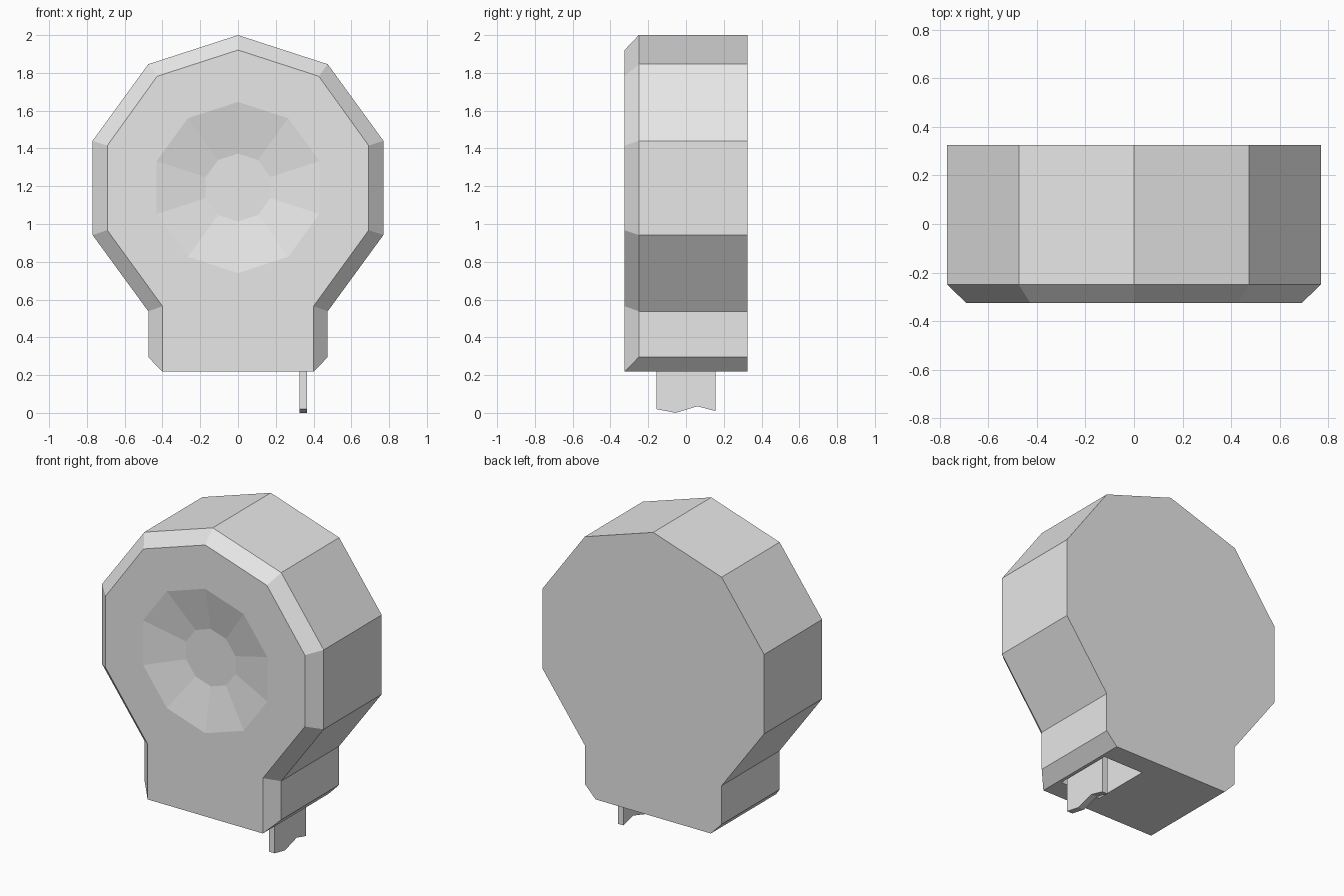
import bpy
import bmesh
import math

cube = bpy.data.objects.get("Cube")
if cube:
    bpy.data.objects.remove(cube, do_unlink=True)

grey = bpy.data.materials.new("plain_grey")
grey.use_nodes = True
colour = (0.8, 0.8, 0.8, 1.0)
grey.diffuse_color = colour
grey.node_tree.nodes["Principled BSDF"].inputs["Base Color"].default_value = colour


def loft(name, rings):
    """Skin equal-length rings of 3D points and cap both ends."""
    bm = bmesh.new()
    rows = [[bm.verts.new(p) for p in ring] for ring in rings]
    count = len(rows[0])
    for a, b in zip(rows, rows[1:]):
        for i in range(count):
            j = (i + 1) % count
            bm.faces.new((a[i], a[j], b[j], b[i]))
    bm.faces.new(rows[0])
    bm.faces.new(rows[-1])
    bmesh.ops.remove_doubles(bm, verts=bm.verts, dist=0.0005)
    bmesh.ops.recalc_face_normals(bm, faces=bm.faces)
    mesh = bpy.data.meshes.new(name)
    bm.to_mesh(mesh)
    bm.free()
    mesh.materials.append(grey)
    obj = bpy.data.objects.new(name, mesh)
    bpy.context.collection.objects.link(obj)
    return obj


def mirrored(half, y):
    """Close a half outline, starting at the apex, across x = 0."""
    full = half + [(-x, z) for x, z in reversed(half[1:])]
    return [(x, y, z) for x, z in full]


def decagon(radius, y, z=1.193):
    angles = [math.tau * i / 10 for i in range(10)]
    return [(radius * math.sin(a), y, z + radius * math.cos(a)) for a in angles]


# Case with a bevelled front rim
FRONT, SHOULDER, BACK = -0.325, -0.25, 0.325
outer = [(0, 2), (0.475, 1.846), (0.77, 1.44), (0.77, 0.942),
         (0.475, 0.538), (0.475, 0.295), (0.4, 0.218)]
inner = [(0, 1.921), (0.428, 1.782), (0.692, 1.415), (0.692, 0.967),
         (0.4, 0.565), (0.4, 0.218), (0.4, 0.218)]
case = loft("case", [mirrored(inner, FRONT), mirrored(outer, SHOULDER), mirrored(outer, BACK)])

# Shallow dish in the front and tape slot in the base
DEPTH = 0.055
dish = loft("dish_cutter", [decagon(0.18, FRONT + DEPTH),
                            decagon(0.453, FRONT),
                            decagon(0.726, FRONT - DEPTH)])
SLOT_TOP = 0.6
slot_plan = [(0.1, -0.19), (0.38, -0.19), (0.38, 0.19), (0.1, 0.19)]
slot = loft("slot_cutter", [[(x, y, z) for x, y in slot_plan] for z in (0.1, SLOT_TOP)])
for cutter in (dish, slot):
    cutter.hide_render = True
    cut = case.modifiers.new(cutter.name, "BOOLEAN")
    cut.operation = "DIFFERENCE"
    cut.solver = "EXACT"
    cut.object = cutter

# Bake the cuts and drop the cutters
graph = bpy.context.evaluated_depsgraph_get()
baked = bpy.data.meshes.new_from_object(case.evaluated_get(graph))
case.modifiers.clear()
case.data = baked
for cutter in (dish, slot):
    bpy.data.objects.remove(cutter, do_unlink=True)

# Tape blade with a jagged end
blade = [(-0.157, SLOT_TOP), (-0.157, 0.02), (-0.055, 0),
         (0.06, 0.035), (0.155, 0.01), (0.155, SLOT_TOP)]
loft("tape_blade", [[(x, y, z) for y, z in blade] for x in (0.325, 0.365)])
